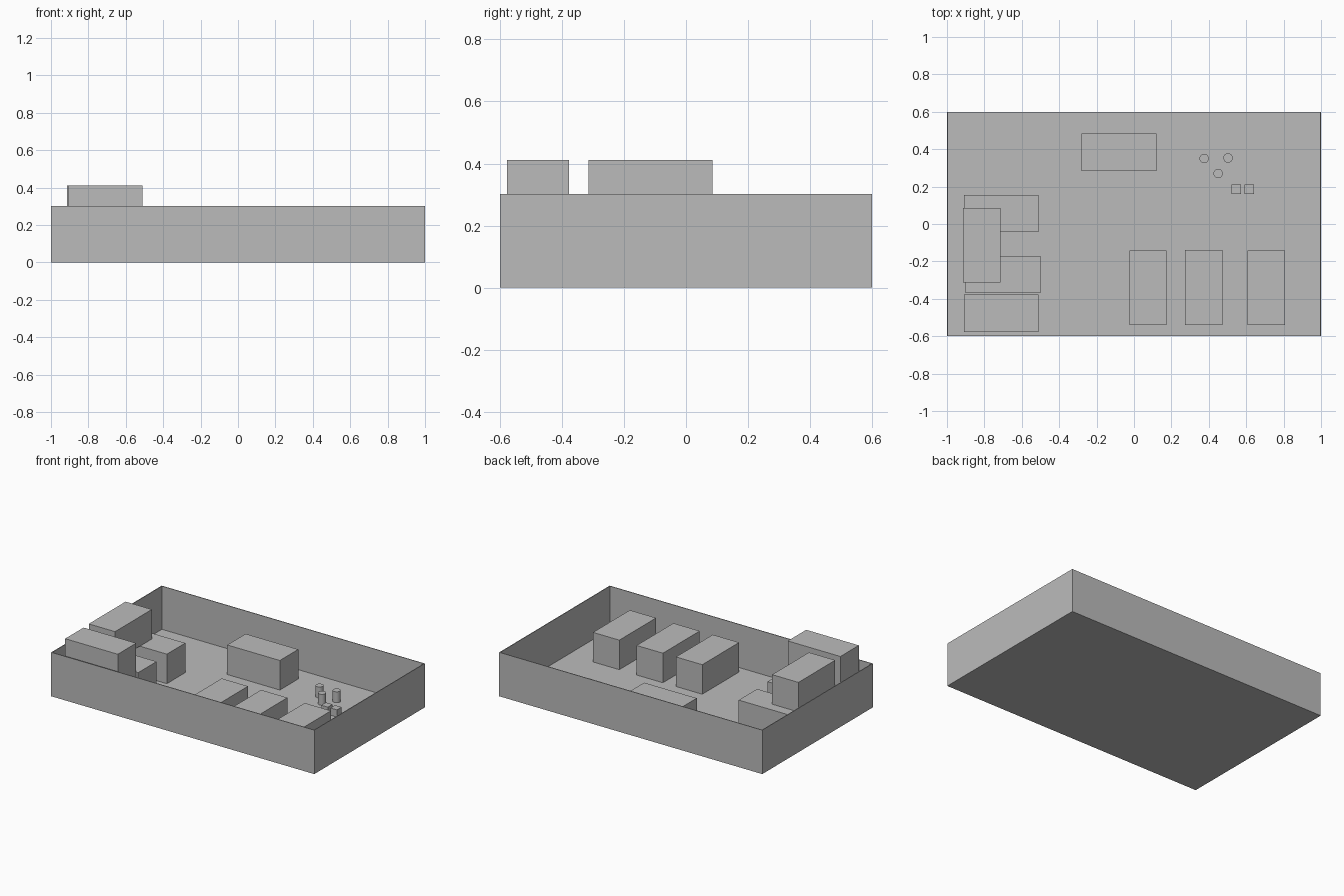
import bpy

cube = bpy.data.objects.get("Cube")
if cube:
    bpy.data.objects.remove(cube, do_unlink=True)

# Single grey finish
grey = bpy.data.materials.new("plain_grey")
grey.use_nodes = True
colour = (0.5, 0.5, 0.5, 1)
grey.diffuse_color = colour
grey.node_tree.nodes["Principled BSDF"].inputs["Base Color"].default_value = colour

T = 0.005            # sheet thickness of floor and walls
W, D, H = 2.0, 1.2, 0.302
BOX_H = 0.203


def box(name, x, y, z, sx, sy, sz):
    """Box centred on x, y with its underside at z."""
    bpy.ops.mesh.primitive_cube_add(size=1, location=(x, y, z + sz / 2))
    ob = bpy.context.object
    ob.name = name
    ob.scale = (sx, sy, sz)
    bpy.ops.object.transform_apply(location=False, rotation=False, scale=True)
    ob.data.materials.append(grey)
    return ob


def can(name, x, y, z, radius, height):
    bpy.ops.mesh.primitive_cylinder_add(vertices=32, radius=radius, depth=height,
                                        location=(x, y, z + height / 2))
    ob = bpy.context.object
    ob.name = name
    ob.data.materials.append(grey)
    bpy.ops.object.shade_smooth_by_angle()
    return ob


# Open tray: floor sheet with four thin walls standing on it
box("floor", 0, 0, 0, W, D, T)
for side, label in ((-1, "right"), (1, "left")):
    box(label + "_wall", side * (W - T) / 2, 0, T, T, D - 2 * T, H - T)
for side, label in ((-1, "front"), (1, "back")):
    box(label + "_wall", 0, side * (D - T) / 2, T, W, T, H - T)

# Crates: name, x, y, layer, lies along x
crates = [
    ("back_crate", -0.08, 0.383, 0, True),
    ("stack_back_crate", -0.71, 0.056, 0, True),
    ("stack_middle_crate", -0.70, -0.27, 0, True),
    ("stack_front_crate", -0.71, -0.477, 0, True),
    ("stack_front_top_crate", -0.71, -0.477, 1, True),
    ("stack_bridge_crate", -0.815, -0.114, 1, False),
    ("row_crate_right", 0.075, -0.341, 0, False),
    ("row_crate_middle", 0.373, -0.339, 0, False),
    ("row_crate_left", 0.706, -0.341, 0, False),
]
for name, x, y, layer, along_x in crates:
    sx, sy = (0.4, 0.2) if along_x else (0.2, 0.4)
    box(name, x, y, T + layer * BOX_H, sx, sy, BOX_H)

# Small cans and cubes on the floor
for i, (x, y) in enumerate([(0.375, 0.35), (0.503, 0.353), (0.45, 0.27)]):
    can("small_can_%d" % (i + 1), x, y, T, 0.025, 0.075)
for i, x in enumerate((0.546, 0.616)):
    box("small_cube_%d" % (i + 1), x, 0.185, T, 0.05, 0.05, 0.05)
